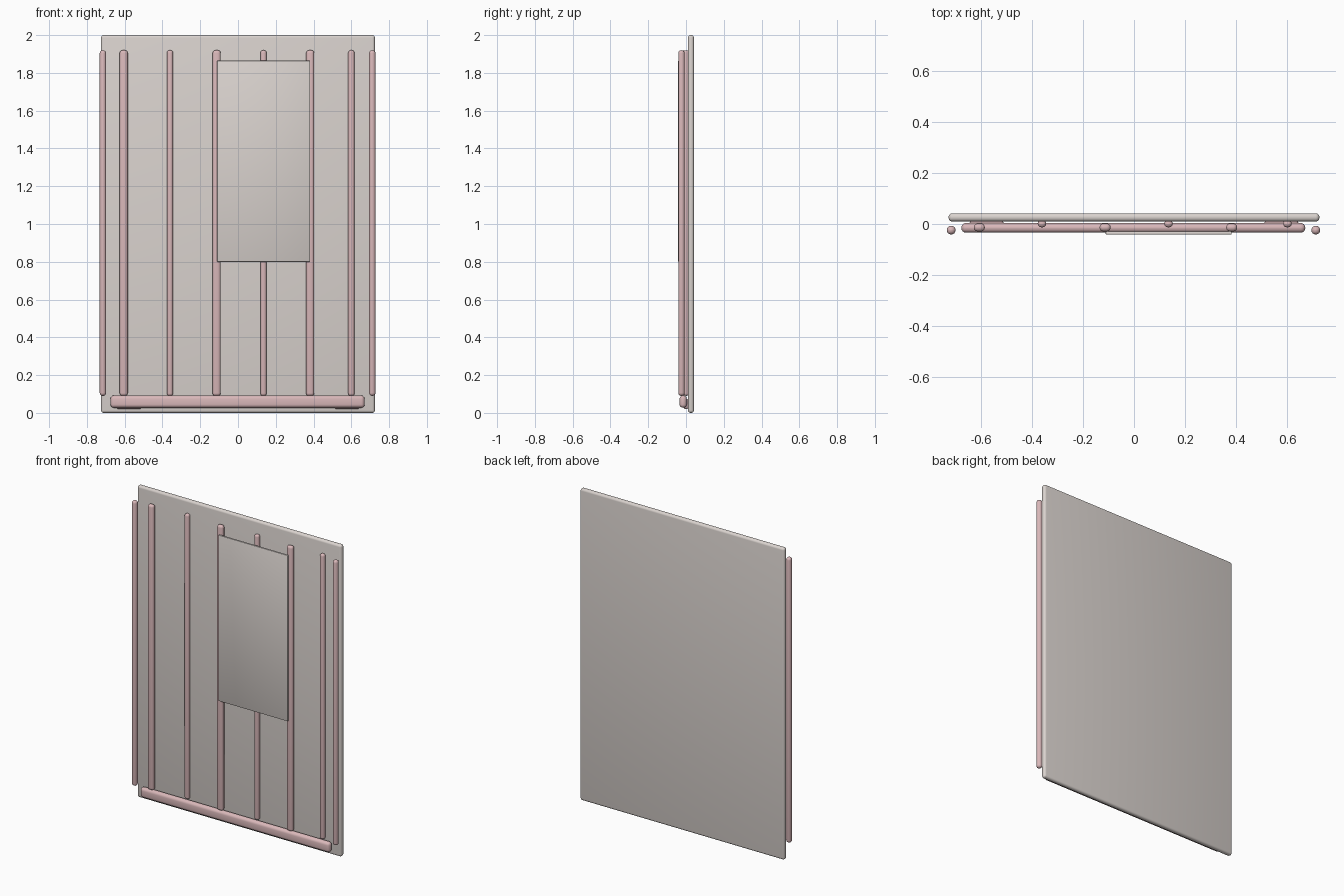
import bpy, bmesh

if "Cube" in bpy.data.objects:
    bpy.data.objects.remove(bpy.data.objects["Cube"])


def material(name, color):
    m = bpy.data.materials.new(name)
    m.diffuse_color = (*color, 1)
    m.use_nodes = True
    m.node_tree.nodes["Principled BSDF"].inputs["Base Color"].default_value = m.diffuse_color
    return m


cream = material("warm_grey", (0.70, 0.65, 0.62))
pink = material("dusty_pink", (0.70, 0.48, 0.49))


def rounded_box(name, x, y, z, radius, mat, segments=4):
    """Box from (min, max) ranges with rounded edges."""
    bm = bmesh.new()
    bmesh.ops.create_cube(bm, size=1)
    for v in bm.verts:
        v.co = [r[0] if c < 0 else r[1] for c, r in zip(v.co, (x, y, z))]
    mesh = bpy.data.meshes.new(name)
    bm.to_mesh(mesh)
    bm.free()
    ob = bpy.data.objects.new(name, mesh)
    bpy.context.collection.objects.link(ob)
    mesh.materials.append(mat)
    bev = ob.modifiers.new("round", 'BEVEL')
    bev.width = radius
    bev.segments = segments
    bpy.ops.object.select_all(action='DESELECT')
    ob.select_set(True)
    bpy.context.view_layer.objects.active = ob
    bpy.ops.object.modifier_apply(modifier=bev.name)
    bpy.ops.object.shade_smooth_by_angle()
    return ob


# Large back board and small raised front panel
rounded_box("back_board", (-0.725, 0.725), (0.010, 0.042), (0, 2), 0.014, cream)
rounded_box("front_panel", (-0.111, 0.382), (-0.042, -0.029), (0.80, 1.865), 0.004, cream, 2)

BAR_Z = (0.09, 1.92)


def upright(name, x, width, y):
    rounded_box(name, (x - width / 2, x + width / 2), y, BAR_Z,
                0.48 * min(width, y[1] - y[0]), pink)


# Wide uprights, thin uprights and round side rods
for i, x in enumerate((-0.605, -0.113, 0.382)):
    upright(f"wide_upright_{i + 1}", x, 0.043, (-0.029, 0.002))
for i, x in enumerate((-0.36, 0.135, 0.60)):
    upright(f"thin_upright_{i + 1}", x, 0.033, (-0.013, 0.016))
for side, x in (("left", -0.715), ("right", 0.711)):
    upright(f"side_rod_{side}", x, 0.034, (-0.041, -0.007))

# Bottom rail with two mounting pads behind it
rounded_box("bottom_rail", (-0.675, 0.67), (-0.034, 0.004), (0.027, 0.092), 0.018, pink)
for side, s in (("left", -1), ("right", 1)):
    x = sorted((s * 0.51, s * 0.643))
    rounded_box(f"rail_pad_{side}", x, (-0.012, 0.013), (0.020, 0.075), 0.011, pink)
